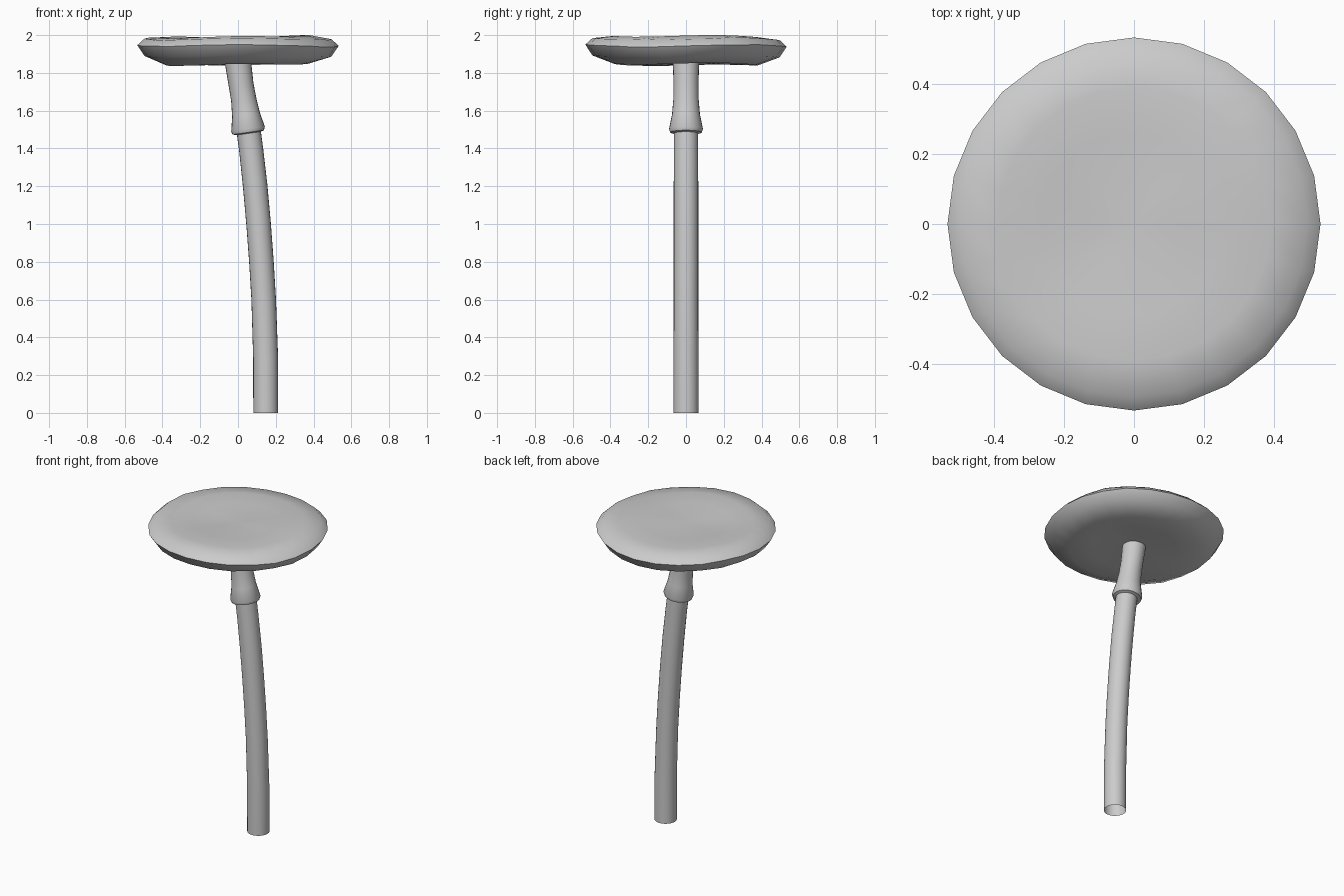
import bpy, math
from mathutils import Matrix, Vector

if "Cube" in bpy.data.objects:
    bpy.data.objects.remove(bpy.data.objects["Cube"])

grey = bpy.data.materials.new("pale grey")
grey.use_nodes = True
grey.diffuse_color = (0.6, 0.6, 0.6, 1)
grey.node_tree.nodes["Principled BSDF"].inputs["Base Color"].default_value = grey.diffuse_color
SIDES = 24


def loft(name, rings, angle, caps=False):
    """Skin equal rings of points; optionally fan the first and last rings shut."""
    verts = [p for ring in rings for p in ring]
    faces = []
    for i in range(len(rings) - 1):
        for j in range(SIDES):
            k = (j + 1) % SIDES
            a, b = i * SIDES, (i + 1) * SIDES
            faces.append((a + j, a + k, b + k, b + j))
    if caps:
        for ring, start in ((rings[0], 0), (rings[-1], len(verts) - SIDES)):
            verts.append(sum(ring, Vector()) / SIDES)
            for j in range(SIDES):
                tri = (start + j, start + (j + 1) % SIDES, len(verts) - 1)
                faces.append(tri if start else tri[::-1])
    mesh = bpy.data.meshes.new(name)
    mesh.from_pydata(verts, [], faces)
    mesh.materials.append(grey)
    obj = bpy.data.objects.new(name, mesh)
    bpy.context.collection.objects.link(obj)
    bpy.ops.object.select_all(action="DESELECT")
    obj.select_set(True)
    bpy.context.view_layer.objects.active = obj
    bpy.ops.object.shade_smooth_by_angle(angle=math.radians(angle))
    return obj


def circle(radius):
    for j in range(SIDES):
        a = math.tau * j / SIDES
        yield Vector((radius * math.cos(a), radius * math.sin(a), 0))


# Stalk: open tube along a bent line, with a flared collar (x, z, radius, tilt in degrees)
stalk_path = [
    (0.147, 0, 0.066, 0), (0.146, 0.3, 0.066, -1), (0.136, 0.6, 0.065, -3),
    (0.124, 0.8, 0.065, -4), (0.109, 1.0, 0.065, -6), (0.091, 1.2, 0.065, -8),
    (0.07, 1.39, 0.064, -9), (0.058, 1.48, 0.064, -8),
    (0.054, 1.485, 0.084, -8), (0.053, 1.503, 0.09, -8), (0.042, 1.58, 0.074, -10),
    (0.03, 1.66, 0.067, -9), (0.016, 1.74, 0.066, -8), (-0.002, 1.87, 0.07, -5),
]
rings = []
for x, z, r, tilt in stalk_path:
    turn = Matrix.Rotation(math.radians(tilt), 3, "Y")
    rings.append([turn @ p + Vector((x, 0, z)) for p in circle(r)])
loft("stalk", rings, 45)

# Cap: shallow disc with a crisp rim and a gently warped surface (radius, height)
cap_profile = [
    (0.12, 1.858), (0.25, 1.851), (0.38, 1.846), (0.495, 1.888), (0.533, 1.945),
    (0.495, 1.980), (0.39, 1.993), (0.26, 1.989), (0.12, 1.986),
]
rings = []
for r, z in cap_profile:
    ring = []
    for p in circle(r):
        dip = 0.014 * math.exp(-((p.x + 0.17) / 0.18) ** 2)
        sway = 0.006 * math.sin(3 * math.atan2(p.y, p.x) + 0.4) * r / 0.533
        lean = 0.008 * (-p.x if abs(p.x) > 0.45 else p.x)
        p.z = z - dip * (1 - r / 0.6) + sway + lean
        ring.append(p)
    rings.append(ring)
loft("cap", rings, 50, caps=True)
